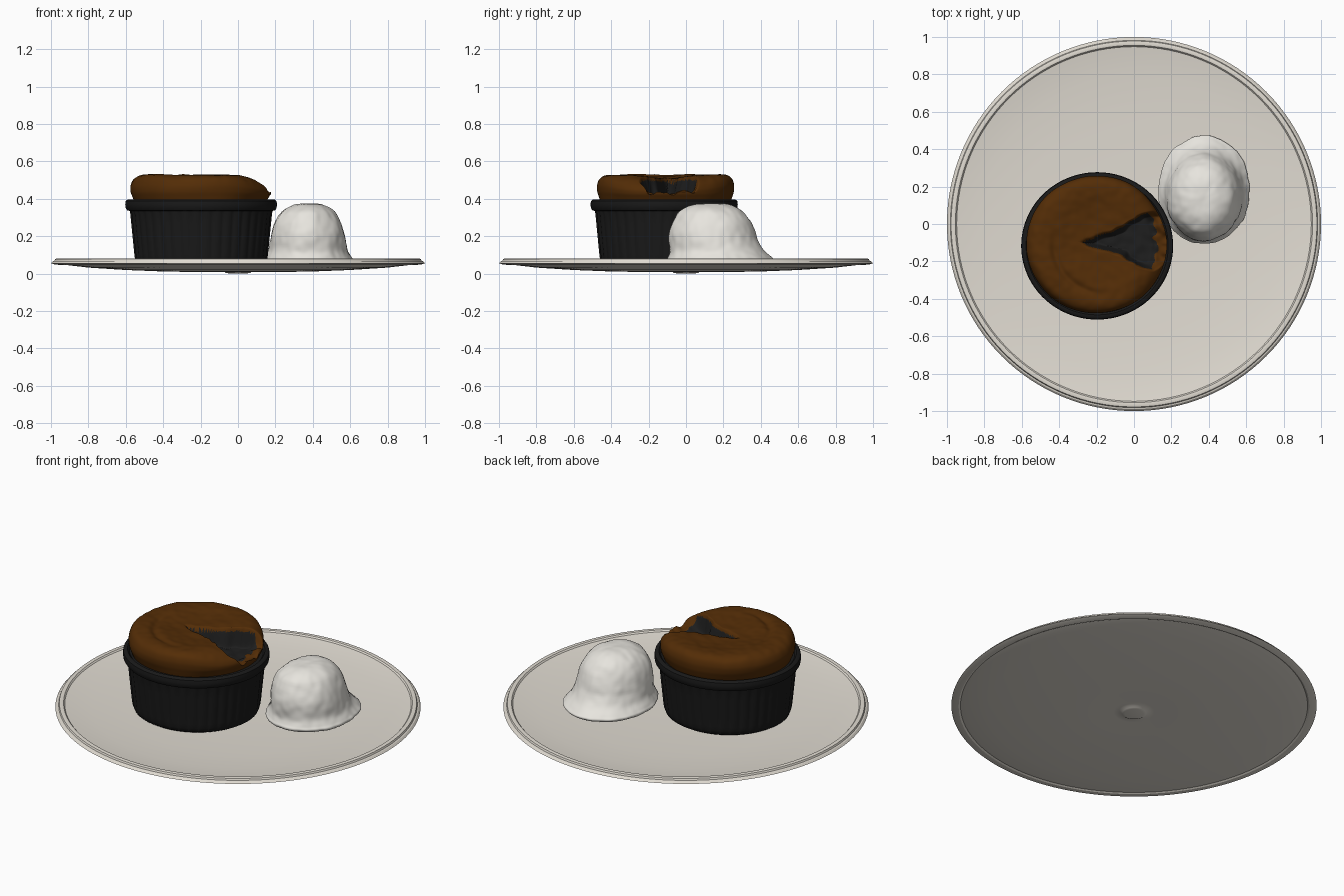
import bpy, bmesh, math
from mathutils import Vector, noise

if "Cube" in bpy.data.objects:
    bpy.data.objects.remove(bpy.data.objects["Cube"])


def material(name, r, g, b):
    m = bpy.data.materials.new(name)
    m.diffuse_color = (r, g, b, 1)
    m.use_nodes = True
    m.node_tree.nodes["Principled BSDF"].inputs["Base Color"].default_value = m.diffuse_color
    return m


CREAM = material("plate cream", 0.76, 0.72, 0.65)
WHITE = material("ice cream white", 0.80, 0.78, 0.73)
BLACK = material("ramekin black", 0.010, 0.010, 0.010)
BROWN = material("souffle brown", 0.088, 0.026, 0.002)
FUDGE = material("chocolate filling", 0.013, 0.013, 0.013)


def smoothstep(a, b, x):
    t = min(1, max(0, (x - a) / (b - a)))
    return t * t * (3 - 2 * t)


def lerp_profile(keys, n):
    """Resample a list of tuples to n steps per span, Catmull-Rom smoothed."""
    out = []
    for i in range(len(keys) - 1):
        p = [keys[max(0, min(len(keys) - 1, i + k))] for k in (-1, 0, 1, 2)]
        for s in range(n):
            t = s / n
            out.append(tuple(0.5 * (2 * b + (c - a) * t + (2 * a - 5 * b + 4 * c - d) * t * t
                                    + (3 * b - a - 3 * c + d) * t ** 3)
                             for a, b, c, d in zip(*p)))
    return out + [keys[-1]]


def build(name, rings, segs, point, mats, face_mat=None, angle=40):
    """Skin closed rings; point(ring, angle) returns a position."""
    bm = bmesh.new()
    rows = [[bm.verts.new(point(r, 2 * math.pi * j / segs)) for j in range(segs)] for r in rings]
    for a, b in zip(rows, rows[1:]):
        for j in range(segs):
            k = (j + 1) % segs
            f = bm.faces.new((a[j], a[k], b[k], b[j]))
            if face_mat:
                f.material_index = face_mat(f.calc_center_median())
    bmesh.ops.remove_doubles(bm, verts=bm.verts, dist=1e-5)
    bmesh.ops.recalc_face_normals(bm, faces=bm.faces)
    me = bpy.data.meshes.new(name)
    bm.to_mesh(me)
    bm.free()
    ob = bpy.data.objects.new(name, me)
    bpy.context.collection.objects.link(ob)
    for m in mats:
        me.materials.append(m)
    bpy.ops.object.select_all(action='DESELECT')
    ob.select_set(True)
    bpy.context.view_layer.objects.active = ob
    bpy.ops.object.shade_smooth_by_angle(angle=math.radians(angle))
    return ob


# Plate: shallow dish with a beaded rim and a small button underneath
plate = [(0, 0), (0.05, 0.001), (0.065, 0.004), (0.075, 0.010), (0.11, 0.011), (0.2, 0.008),
         (0.4, 0.011), (0.6, 0.019), (0.8, 0.032), (0.92, 0.046), (0.95, 0.052), (0.96, 0.047),
         (0.985, 0.05), (1.0, 0.055), (0.99, 0.066), (0.982, 0.068), (0.978, 0.078),
         (0.965, 0.081), (0.955, 0.079), (0.948, 0.071), (0.9, 0.064), (0.8, 0.053),
         (0.6, 0.041), (0.3, 0.033), (0, 0.031)]
build("plate", plate, 128,
      lambda p, a: (p[0] * math.cos(a), p[0] * math.sin(a), p[1]), [CREAM], angle=30)

# Ramekin: fluted cup with a rounded collar (radius, height, flute depth)
CX, CY, SQUASH = -0.197, -0.117, 0.97
cup = [(0, 0.04, 0), (0.325, 0.04, 0), (0.345, 0.052, 0), (0.354, 0.075, 0.3),
       (0.358, 0.10, 1), (0.366, 0.18, 1), (0.374, 0.26, 1), (0.38, 0.32, 1), (0.382, 0.335, 0.2),
       (0.395, 0.338, 0), (0.403, 0.35, 0), (0.406, 0.37, 0), (0.403, 0.388, 0),
       (0.393, 0.396, 0), (0.38, 0.396, 0), (0.37, 0.385, 0), (0, 0.38, 0)]


def cup_point(p, a):
    r = p[0] - 0.006 * p[2] * (1 - abs(math.sin(20 * a)))
    return (CX + r * math.cos(a), CY + SQUASH * r * math.sin(a), p[1])


build("ramekin", cup, 320, cup_point, [BLACK])

# Souffle: puffed crust with a torn wedge opening to the right
WIDTH = [(0, 0.0), (0.05, 0.03), (0.17, 0.066), (0.25, 0.096), (0.31, 0.148), (0.40, 0.16), (0.6, 0.135)]


def wedge(x, y):
    """Signed distance-like value, positive inside the torn wedge."""
    t = x + 0.295
    v = y + 0.10 - 0.03 * t
    if t <= 0:
        return t
    w = 0.0
    for (t0, w0), (t1, w1) in zip(WIDTH, WIDTH[1:]):
        if t0 <= t <= t1:
            w = w0 + (w1 - w0) * (t - t0) / (t1 - t0)
    w += 0.022 * noise.noise(Vector((x * 16, y * 16, 2)))
    return w - abs(v)


crust = lerp_profile([(0.352, 0.38), (0.364, 0.41), (0.373, 0.44), (0.373, 0.475), (0.358, 0.508),
                      (0.325, 0.526), (0.27, 0.528), (0.20, 0.520), (0.10, 0.512), (0, 0.510)], 11)


def crust_point(p, a):
    r, z = p
    c, s = math.cos(a), math.sin(a)
    n = noise.noise(Vector((c * 1.6, s * 1.6, z * 9)))
    r *= 1 + 0.018 * n + 0.02 * math.cos(a - 1.2)
    x, y = CX - 0.008 + r * c, CY + 0.985 * r * s
    lift = smoothstep(0.38, 0.53, z)
    z += lift * (0.008 * noise.noise(Vector((x * 6, y * 6, 5)))
                 + 0.003 * noise.noise(Vector((x * 22, y * 22, 1))))
    # sag toward the torn side
    z -= lift * 0.035 * smoothstep(-0.05, 0.17, x)
    # shallow fold on the front left
    fold = math.hypot(x + 0.16, y + 0.10)
    fade = 1 - smoothstep(-0.3, 0.4, max(c, s))
    z -= 0.012 * lift * fade * math.exp(-((fold - 0.27) / 0.02) ** 2)
    # torn hole
    bumps = noise.noise(Vector((x * 18, y * 18, 7)))
    rim = smoothstep(0.29, 0.335, r)
    floor = 0.410 + 0.018 * rim + (0.008 + 0.028 * rim) * bumps
    k = smoothstep(0.0, 0.045, wedge(x, y))
    if z > floor:
        z += (floor - z) * k
    return (x, y, z)


def crust_mat(c):
    r = math.hypot(c.x - CX, c.y - CY)
    edge = 0.32 + 0.04 * noise.noise(Vector((c.x * 20, c.y * 20, 3)))
    return 1 if wedge(c.x, c.y) > 0.012 and r < edge else 0


build("souffle", crust, 480, crust_point, [BROWN, FUDGE], crust_mat, 70)

# Ice cream scoop: leaning dome on a melted skirt (x radius, y radius, y centre, height)
scoop = lerp_profile([(0.19, 0.22, 0.183, 0.038), (0.232, 0.275, 0.183, 0.054),
                      (0.245, 0.290, 0.183, 0.071), (0.234, 0.278, 0.178, 0.088),
                      (0.214, 0.255, 0.165, 0.12),
                      (0.205, 0.239, 0.148, 0.17), (0.195, 0.228, 0.140, 0.22),
                      (0.172, 0.205, 0.138, 0.28), (0.140, 0.172, 0.136, 0.33),
                      (0.085, 0.11, 0.135, 0.365), (0.04, 0.05, 0.134, 0.376),
                      (0, 0, 0.134, 0.378)], 4)


def scoop_point(p, a):
    rx, ry, cy, z = p
    c, s = math.cos(a), math.sin(a)
    x, y = 0.375 + rx * c, cy + ry * s
    d = 0.008 * noise.noise(Vector((x * 9, y * 9, z * 9)))
    d += 0.004 * noise.noise(Vector((x * 26, y * 26, z * 26)))
    k = rx / 0.246
    return (x + d * c * k, y + d * s * k, z + d * 0.6 * smoothstep(0.1, 0.3, z))


build("ice_cream_scoop", scoop, 128, scoop_point, [WHITE], angle=60)
